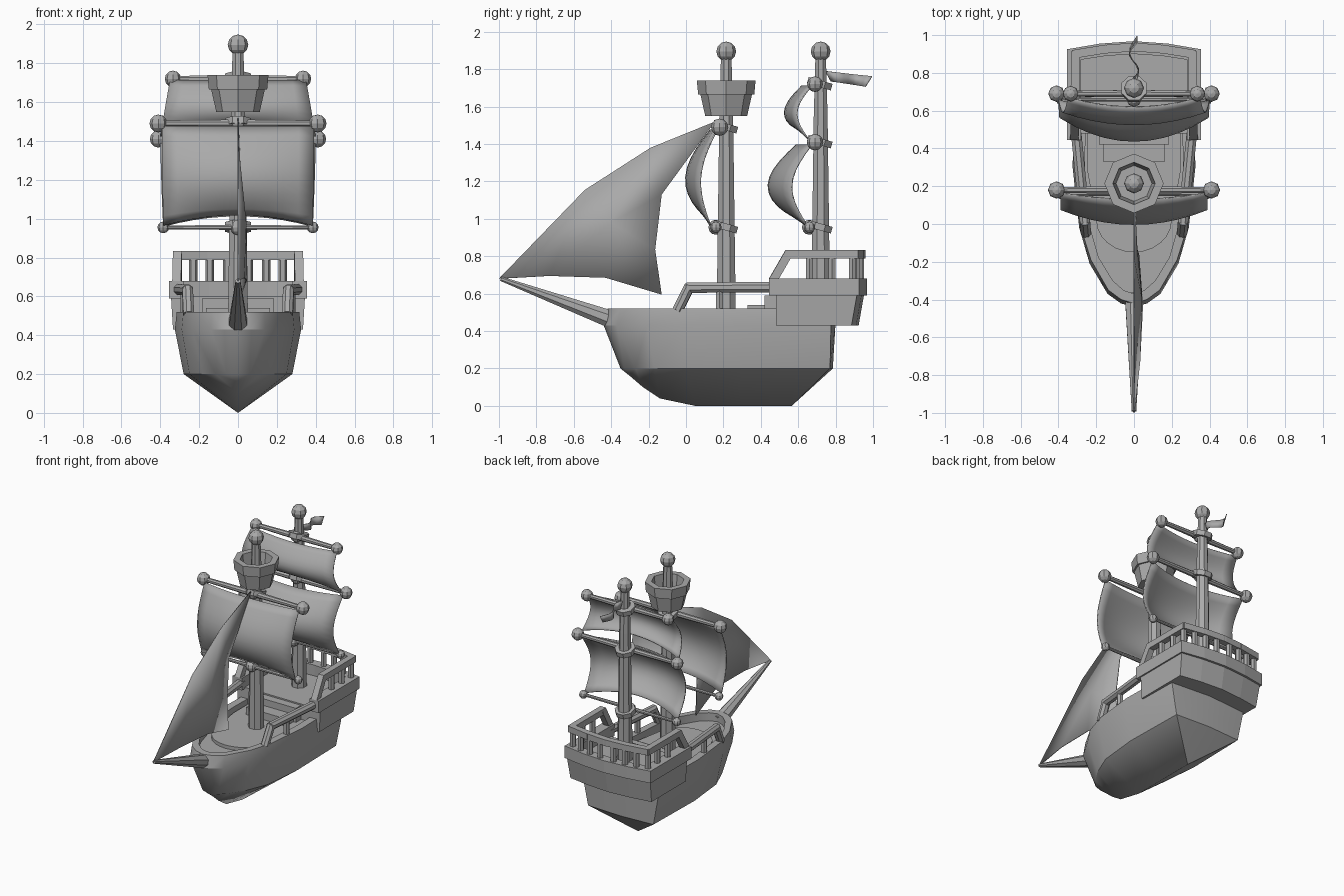
import bpy, bmesh, math
from mathutils import Vector, Matrix

if "Cube" in bpy.data.objects:
    bpy.data.objects.remove(bpy.data.objects["Cube"])

grey = bpy.data.materials.new("plain grey")
grey.use_nodes = True
grey.diffuse_color = (0.4, 0.4, 0.4, 1)
grey.node_tree.nodes["Principled BSDF"].inputs["Base Color"].default_value = (0.4, 0.4, 0.4, 1)


def finish(name, bm, mirror=False, thick=0, smooth=None):
    bmesh.ops.remove_doubles(bm, verts=bm.verts, dist=0.0005)
    bmesh.ops.recalc_face_normals(bm, faces=bm.faces)
    me = bpy.data.meshes.new(name)
    bm.to_mesh(me)
    bm.free()
    me.materials.append(grey)
    ob = bpy.data.objects.new(name, me)
    bpy.context.collection.objects.link(ob)
    if mirror:
        m = ob.modifiers.new("Mirror", 'MIRROR')
        m.use_clip = True
    if thick:
        s = ob.modifiers.new("Solidify", 'SOLIDIFY')
        s.thickness, s.offset = thick, 0
    if smooth:
        bpy.ops.object.select_all(action='DESELECT')
        ob.select_set(True)
        bpy.context.view_layer.objects.active = ob
        bpy.ops.object.shade_smooth_by_angle(angle=math.radians(smooth))
    return ob


def rod(bm, p, q, r0, r1=None, n=8):
    p, q = Vector(p), Vector(q)
    d = q - p
    spin = Matrix.Rotation(math.pi / n, 4, 'Z')
    mat = Matrix.Translation((p + q) / 2) @ d.to_track_quat('Z', 'Y').to_matrix().to_4x4() @ spin
    bmesh.ops.create_cone(bm, cap_ends=True, segments=n, radius1=r0,
                          radius2=r0 if r1 is None else r1, depth=d.length, matrix=mat)


def chain(bm, pts, r, n=8):
    for p, q in zip(pts, pts[1:]):
        ext = (Vector(q) - Vector(p)).normalized() * r * 0.4
        rod(bm, Vector(p) - ext, Vector(q) + ext, r, n=n)


def ball(bm, c, r):
    bmesh.ops.create_uvsphere(bm, u_segments=8, v_segments=6, radius=r, matrix=Matrix.Translation(c))


def box(bm, lo, hi):
    lo, hi = Vector(lo), Vector(hi)
    bmesh.ops.create_cube(bm, size=1, matrix=Matrix.Translation((lo + hi) / 2)
                          @ Matrix.Diagonal((*(hi - lo), 1)))


def loft(bm, rows, close=False):
    """Skin equal-length rows of points; close also joins each row's ends."""
    vs = [[bm.verts.new(p) for p in row] for row in rows]
    n = len(vs[0])
    for a, b in zip(vs, vs[1:]):
        for i in range(n if close else n - 1):
            j = (i + 1) % n
            bm.faces.new((a[i], a[j], b[j], b[i]))
    return vs


# Hull with bulwark and deck: keel y, keel z, chine x, chine y, rail x, rail y
stations = [(-.35, .20, 0, -.35, 0, -.44), (-.30, .16, .06, -.33, .07, -.42),
            (-.23, .10, .115, -.27, .14, -.37), (-.14, .04, .18, -.17, .235, -.21),
            (.05, 0, .25, 0, .29, -.02), (.3, 0, .28, .3, .325, .3),
            (.565, 0, .27, .77, .315, .775)]
bm = bmesh.new()
rows = []
for ky, kz, cx, cy, gx, gy in stations:
    inx, iny = gx * .8, gy + (.07 if gy < -.3 else .035 if gy < -.1 else 0)
    rows.append([(0, ky, kz), (cx, cy, .2), (gx, gy, .43), (gx * .97, gy + (.02 if gy < -.1 else 0), .52),
                 (inx, iny, .52), (inx, iny, .46), (0, iny, .46)])
last = loft(bm, rows)[-1]
stern = bm.verts.new((0, .785, .2))
stern_top = bm.verts.new((0, .8, .45))
bm.faces.new((last[0], last[1], stern))
bm.faces.new((last[1], last[2], stern_top, stern))
finish("hull", bm, mirror=True, smooth=30)

# Raised main deck with a rounded front
bm = bmesh.new()
arc = [(.2 * math.sin(a * math.pi / 12), .02 - .17 * math.cos(a * math.pi / 12)) for a in range(7)]
outline = arc + [(.25, .3), (.25, .5), (0, .5)]
top = loft(bm, [[(x, y, .44) for x, y in outline], [(x, y, .485) for x, y in outline]])[-1]
bm.faces.new(top)
finish("main_deck", bm, mirror=True, smooth=30)

# Steps up to the aft deck
bm = bmesh.new()
box(bm, (-.165, .33, .45), (.165, .5, .54))
box(bm, (-.185, .42, .45), (.185, .52, .59))
finish("deck_steps", bm)

# Stern cabin body
bm = bmesh.new()
plan = [(0, .48), (.345, .48), (.345, .915), (.18, .94), (0, .953)]
low = [(x * .97, y - (.03 if y > .6 else 0)) for x, y in plan]
vs = loft(bm, [[(x, y, .43) for x, y in low], [(x, y, .6) for x, y in plan]])
bm.faces.new(vs[0])
bm.faces.new(vs[1])
finish("stern_cabin", bm, mirror=True)

# Thick band around the aft deck
bm = bmesh.new()
outer = [(.355, .445), (.355, .925), (.18, .955), (0, .968)]
inner = [(.28, .445), (.28, .87), (.15, .89), (0, .9)]
vs = loft(bm, [[(*o, .59), (*o, .68), (*i, .68), (*i, .59)] for o, i in zip(outer, inner)], close=True)
bm.faces.new(vs[0])
finish("aft_band", bm, mirror=True)

# Aft railing and its posts
bm = bmesh.new()
chain(bm, [(.315, .47, .68), (.312, .545, .81), (.312, .9, .81), (.16, .925, .81), (0, .937, .81)], .032, 4)
for x, y in [(.31, .66), (.31, .78), (.31, .89), (.23, .912), (.145, .925), (.055, .933)]:
    rod(bm, (x, y, .66), (x, y, .81), .022, n=6)
finish("aft_railing", bm, mirror=True)

# Waist railing along each side
bm = bmesh.new()
chain(bm, [(.255, -.04, .52), (.26, .015, .632), (.305, .47, .635)], .03)
rod(bm, (.275, .18, .5), (.275, .18, .63), .022, n=6)
finish("waist_railing", bm, mirror=True)

# Bowsprit
bm = bmesh.new()
rod(bm, (0, -.38, .455), (0, -.99, .68), .052, .013)
finish("bowsprit", bm)

# Masts with ball tops
for name, y in (("main_mast", .215), ("aft_mast", .72)):
    bm = bmesh.new()
    rod(bm, (0, y, .45), (0, y, 1.55), .056, .04)
    rod(bm, (0, y, 1.55), (0, y, 1.88), .04, .03)
    ball(bm, (0, y, 1.895), .053)
    finish(name, bm)

# Lookout basket: hollow octagonal cup with a thick lip
bm = bmesh.new()
profile = [(0, 1.55), (.112, 1.55), (.138, 1.665), (.15, 1.665), (.157, 1.74), (.112, 1.74), (.095, 1.6), (0, 1.6)]
loft(bm, [[(r * math.cos(a * math.pi / 4), .215 + r * math.sin(a * math.pi / 4), z)
           for a in range(8)] for r, z in profile], close=True)
finish("lookout_basket", bm)

# Yards with end knobs and mast collars: name, mast y, yard y, z, half length, knob, thickness
yards = [("main_upper_yard", .215, .18, 1.49, .41, .046, .022), ("main_lower_yard", .215, .16, .955, .385, .03, .014),
         ("aft_top_yard", .72, .69, 1.72, .335, .042, .021), ("aft_middle_yard", .72, .69, 1.41, .41, .044, .021),
         ("aft_lower_yard", .72, .66, .955, .385, .03, .014)]
for name, my, y, z, half, knob, r in yards:
    bm = bmesh.new()
    rod(bm, (0, y, z), (half, y, z), r, r * .75)
    ball(bm, (half, y, z), knob)
    finish(name, bm, mirror=True)
    bm = bmesh.new()
    rod(bm, (0, my - .01, z - .015), (0, my, z + .02), .072)
    ball(bm, (0, y, z), .04)
    finish(name + "_collar", bm)


# Billowing square sails
def sail(name, top, bottom, edge, middle, lip, n=10):
    bm = bmesh.new()
    rows = []
    for i in range(n + 1):
        v = i / n
        w, y0, z0 = (a + (b - a) * v for a, b in zip(top, bottom))
        row = []
        for j in range(n + 1):
            u = 2 * j / n - 1
            c = 1 - u * u
            belly = math.sin(math.pi * v) * (edge + (middle - edge - lip) * c) + lip * c
            row.append((u * w, y0 - belly, z0 + .055 * c * v ** 4))
        rows.append(row)
    loft(bm, rows)
    finish(name, bm, thick=.008, smooth=40)


sail("main_sail", (.39, .165, 1.475), (.385, .13, .965), .07, .148, .035)
sail("aft_lower_sail", (.4, .67, 1.395), (.385, .65, .96), .095, .22, .08)
sail("aft_upper_sail", (.35, .67, 1.71), (.4, .655, 1.425), .07, .135, .05)

# Triangular front sail, built in rows widening from its forward corner
rows = [[(0, -1, .68)],
        [(0, -.54, 1.155), (.03, -.73, .695)],
        [(0, -.19, 1.38), (.04, -.4, .98), (.045, -.43, .685)],
        [(0, .155, 1.52), (.015, -.13, 1.13), (.025, -.165, .835), (.01, -.13, .595)]]
bm = bmesh.new()
vs = [[bm.verts.new(p) for p in row] for row in rows]
for a, b in zip(vs, vs[1:]):
    for i in range(len(a)):
        bm.faces.new((a[i], b[i], b[i + 1]))
        if i:
            bm.faces.new((a[i - 1], a[i], b[i]))
finish("front_sail", bm, thick=.006, smooth=60)

# Waving pennant
bm = bmesh.new()
rows = []
for i in range(9):
    t = i / 8
    x = .025 * math.sin(t * 7)
    rows.append([(x, .745 + .25 * t, 1.79 - .028 * t), (x, .775 + .185 * t, 1.735 - .028 * t)])
loft(bm, rows)
finish("pennant", bm, thick=.005, smooth=60)
